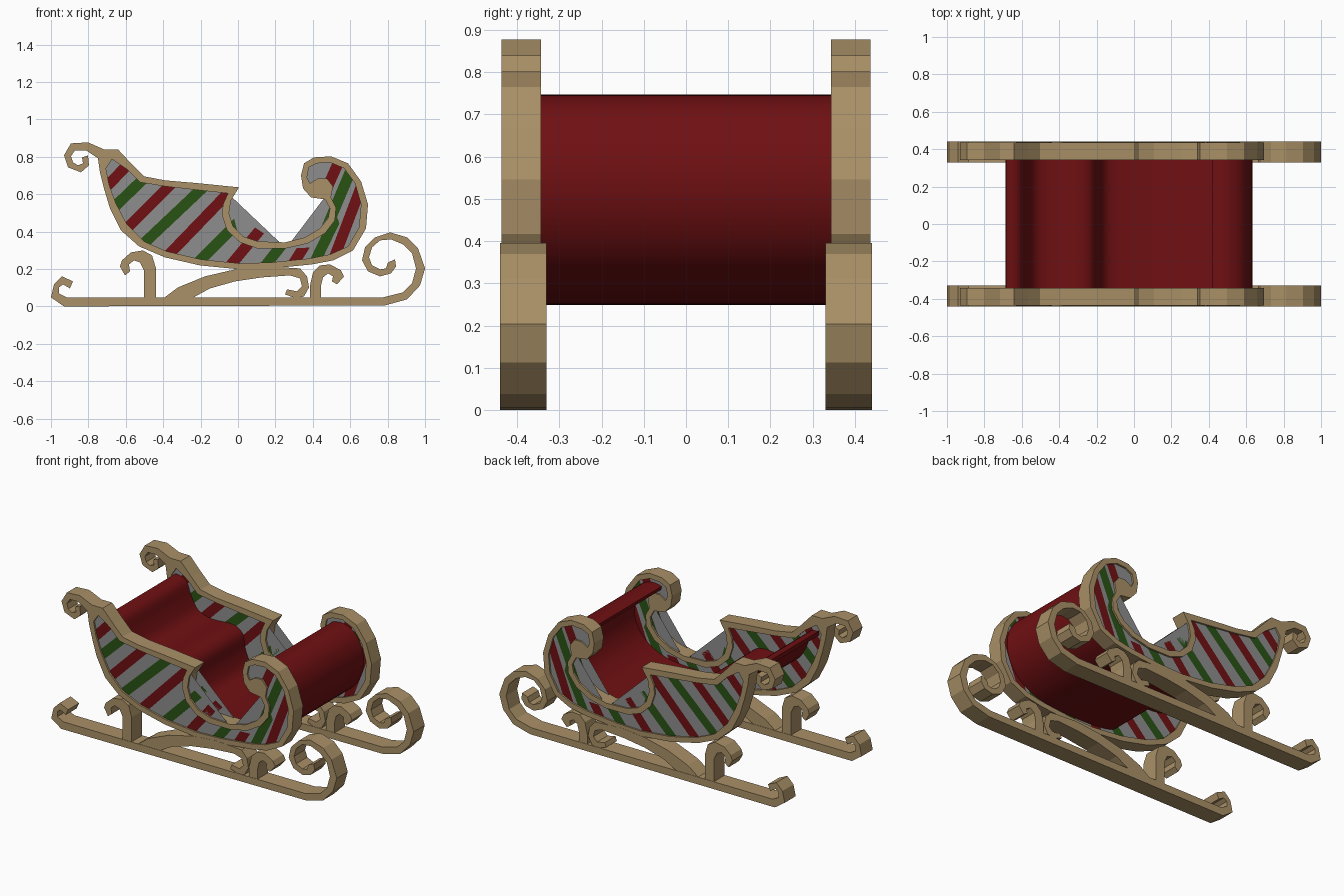
import bpy, bmesh, math
from mathutils import Vector

if "Cube" in bpy.data.objects:
    bpy.data.objects.remove(bpy.data.objects["Cube"])

S = 187.0  # side profiles are drawn on a sketch grid, 187 squares per unit


def P(p):
    return ((p[0] - 238) / S, (306 - p[1]) / S)


def material(name, rgb):
    m = bpy.data.materials.new(name)
    m.diffuse_color = (*rgb, 1)
    m.use_nodes = True
    m.node_tree.nodes["Principled BSDF"].inputs["Base Color"].default_value = m.diffuse_color
    return m


TAN = material("tan wood", (0.40, 0.28, 0.135))
RED = material("deep red", (0.16, 0.005, 0.006))
GREEN = material("holly green", (0.022, 0.085, 0.007))
GREY = material("pale grey", (0.27, 0.27, 0.27))


def prism(name, loops, y, half, mat, smooth=False):
    """Extrude closed x-z outlines (later loops are holes) along y."""
    cu = bpy.data.curves.new(name, 'CURVE')
    cu.dimensions = '2D'
    cu.fill_mode = 'BOTH'
    cu.extrude = half
    for loop in loops:
        sp = cu.splines.new('POLY')
        sp.points.add(len(loop) - 1)
        for pt, (x, z) in zip(sp.points, loop):
            pt.co = (x, z, 0, 1)
        sp.use_cyclic_u = True
    ob = bpy.data.objects.new(name, cu)
    bpy.context.collection.objects.link(ob)
    ob.rotation_euler.x = math.pi / 2
    ob.location.y = y
    bpy.ops.object.select_all(action='DESELECT')
    ob.select_set(True)
    bpy.context.view_layer.objects.active = ob
    bpy.ops.object.convert(target='MESH')
    ob = bpy.context.view_layer.objects.active
    bpy.ops.object.transform_apply(location=True, rotation=True, scale=True)
    bm = bmesh.new()
    bm.from_mesh(ob.data)
    bmesh.ops.remove_doubles(bm, verts=bm.verts, dist=1e-4)
    bmesh.ops.recalc_face_normals(bm, faces=bm.faces)
    for f in bm.faces:
        f.smooth = False
    bm.to_mesh(ob.data)
    bm.free()
    ob.data.materials.clear()
    ob.data.materials.append(mat)
    if smooth:
        bpy.ops.object.shade_smooth_by_angle(angle=math.radians(40))
    return ob


# side frame outline, with the small rear curl and the big front curl
frame = [(118, 149), (104, 149), (88, 142), (71, 143), (64, 155), (68, 167), (81, 172),
         (89, 165), (88, 155), (82, 157), (83, 163), (78, 165), (73, 162), (71, 156),
         (75, 150), (86, 150), (98, 158), (100, 172), (104, 188), (110, 208), (121, 230),
         (139, 246), (165, 257), (200, 265), (240, 269), (272, 268), (312, 264), (333, 260),
         (353, 250), (366, 228), (368, 204), (361, 181), (348, 163), (331, 156), (314, 157),
         (304, 163), (301, 175), (303, 188), (311, 197), (325, 199), (330, 208), (328, 218),
         (320, 228), (305, 237), (285, 242), (258, 241), (243, 236), (233, 226), (229, 213),
         (231, 200), (239, 187), (200, 183), (165, 180), (144, 176), (132, 164)]
# opening in the frame that holds the striped panel
panel = [(106, 168), (112, 159), (127, 169), (140, 182), (165, 186), (200, 190), (228, 193),
         (223, 204), (222, 215), (227, 230), (240, 242), (257, 248), (286, 248), (308, 243),
         (325, 233), (335, 220), (336, 207), (331, 197), (333, 186), (327, 178), (318, 178),
         (310, 183), (307, 177), (309, 167), (317, 163), (330, 162), (344, 168), (355, 183),
         (361, 204), (359, 227), (348, 246), (330, 254), (310, 258), (271, 262), (240, 263),
         (201, 259), (167, 251), (144, 241), (127, 224), (116, 203), (109, 184)]
# stripe centre lines, alternating red and green from the back to the front
stripes = [(107, 186, 125, 167), (115, 206, 142, 180), (127, 228, 170, 185),
           (146, 241, 200, 190), (172, 251, 226, 195), (203, 257, 226, 234),
           (233, 262, 248, 244), (268, 262, 279, 248), (296, 259, 306, 243),
           (317, 257, 331, 228), (337, 250, 359, 192), (334, 210, 350, 172),
           (330, 181, 338, 163)]
bands = []
for a, b, c, d in stripes:
    p, q = Vector(P((a, b))), Vector(P((c, d)))
    u = (q - p).normalized()
    bands.append((p, u, Vector((-u.y, u.x)), (q - p).length))
HALF = 5.4 / S


def striped_panel(name, y, facing):
    """Flat panel cut along every stripe edge, coloured by stripe."""
    bm = bmesh.new()
    f = bm.faces.new([bm.verts.new((x, y, z)) for x, z in map(P, panel)])
    bmesh.ops.triangulate(bm, faces=[f])
    for p, u, n, L in bands:
        for s in (-HALF, HALF):
            c = p + n * s
            bmesh.ops.bisect_plane(bm, geom=bm.verts[:] + bm.edges[:] + bm.faces[:],
                                   plane_co=(c.x, y, c.y), plane_no=(n.x, 0, n.y), dist=1e-6)
    for f in bm.faces:
        f.normal_update()
        if f.normal.y * facing < 0:
            f.normal_flip()
        m = f.calc_center_median()
        m = Vector((m.x, m.z))
        for i, (p, u, n, L) in enumerate(bands):
            if abs((m - p).dot(n)) < HALF and -0.055 < (m - p).dot(u) < L + 0.055:
                f.material_index = 1 + i % 2
                break
    me = bpy.data.meshes.new(name)
    bm.to_mesh(me)
    bm.free()
    for mat in (GREY, RED, GREEN):
        me.materials.append(mat)
    bpy.context.collection.objects.link(bpy.data.objects.new(name, me))


# runner with a small rear hook and a big front scroll
runner = [(51, 297), (64, 306), (385, 305), (407, 299), (420, 285), (425, 268), (418, 248),
          (407, 237), (390, 232), (375, 237), (365, 247), (362, 260), (368, 271), (380, 276),
          (391, 273), (396, 266), (395, 259), (388, 262), (386, 268), (380, 269), (372, 265),
          (369, 257), (372, 247), (380, 240), (391, 239), (403, 244), (412, 253), (416, 268),
          (412, 283), (403, 292), (383, 297), (67, 297), (59, 293), (59, 287), (63, 284),
          (70, 288), (73, 281), (62, 276), (54, 284)]
rear_post = [(156, 299), (156, 268), (152, 255), (143, 250), (131, 252), (122, 260), (120, 266),
             (125, 275), (130, 271), (129, 264), (134, 260), (140, 262), (144, 270), (144, 299)]
front_post = [(310, 299), (310, 285), (313, 272), (320, 265), (330, 264), (341, 270), (344, 276),
              (337, 284), (332, 281), (333, 276), (328, 273), (323, 277), (321, 285), (321, 299)]
scroll = [(162, 299), (178, 287), (205, 276), (235, 269), (265, 266), (300, 268), (307, 276),
          (309, 287), (304, 296), (296, 298), (285, 294), (287, 289), (297, 291), (302, 286),
          (300, 278), (290, 275), (262, 277), (235, 281), (210, 288), (190, 299)]

for side, s in (("right", -1), ("left", 1)):
    prism(side + "_side_frame", [[P(p) for p in frame], [P(p) for p in panel]],
          s * 0.39, 0.047, TAN)
    striped_panel(side + "_outer_panel", s * 0.426, s)
    striped_panel(side + "_inner_panel", s * 0.354, -s)
    for name, shape in (("runner", runner), ("rear_post", rear_post),
                        ("front_post", front_post), ("scroll_brace", scroll)):
        half = 0.055 if name == "runner" else 0.053
        prism(side + "_" + name, [[P(p) for p in shape]], s * 0.385, half, TAN)

# red sheet: backrest, seat, floor and curled dash in one smooth sweep
path = [Vector(p) for p in [(-0.685, 0.735), (-0.62, 0.715), (-0.585, 0.63), (-0.53, 0.545),
        (-0.43, 0.515), (-0.29, 0.52), (-0.225, 0.485), (-0.205, 0.39), (-0.15, 0.295),
        (-0.02, 0.265), (0.2, 0.262), (0.4, 0.285), (0.54, 0.36), (0.61, 0.47), (0.618, 0.59),
        (0.57, 0.69), (0.49, 0.733), (0.42, 0.725)]]
fine = []
for i in range(len(path) - 1):
    a, b, c, d = (path[max(0, min(len(path) - 1, i + k))] for k in (-1, 0, 1, 2))
    for t in (0, 0.25, 0.5, 0.75):
        fine.append(0.5 * (2 * b + (c - a) * t + (2 * a - 5 * b + 4 * c - d) * t * t
                           + (3 * b - a - 3 * c + d) * t ** 3))
fine.append(path[-1])
upper, lower = [], []
for i, p in enumerate(fine):
    t = (fine[min(i + 1, len(fine) - 1)] - fine[max(i - 1, 0)]).normalized()
    n = Vector((-t.y, t.x)) * 0.012
    upper.append(tuple(p + n))
    lower.append(tuple(p - n))
prism("seat_and_dash", [upper + lower[::-1]], 0, 0.353, RED, smooth=True)
